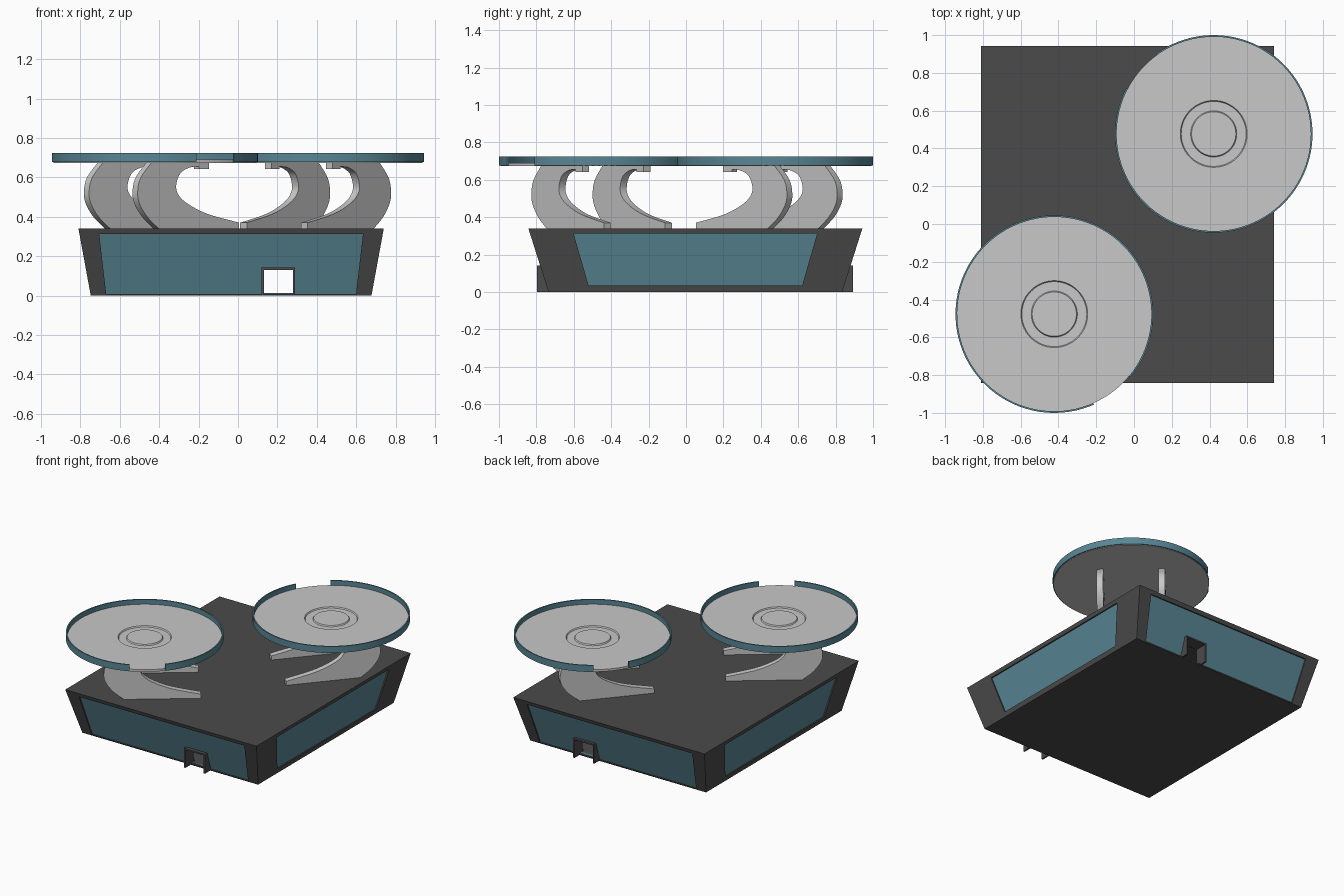
import bpy, bmesh, math
from mathutils import Vector

if "Cube" in bpy.data.objects:
    bpy.data.objects.remove(bpy.data.objects["Cube"])


def material(name, rgb):
    m = bpy.data.materials.new(name)
    m.diffuse_color = (*rgb, 1)
    m.use_nodes = True
    m.node_tree.nodes["Principled BSDF"].inputs["Base Color"].default_value = m.diffuse_color
    return m


DARK = material("dark_grey", (0.07, 0.07, 0.07))
LIGHT = material("light_grey", (0.58, 0.58, 0.58))
GLASS = material("teal_glass", (0.10, 0.24, 0.30))

H = 0.34                                   # building height
C = (-0.035, 0.05)                         # building centre
BOT, TOP = (0.7125, 0.785), (0.775, 0.893)  # half sizes at bottom and top


def make(name, verts, faces, mat):
    me = bpy.data.meshes.new(name)
    bm = bmesh.new()
    vs = [bm.verts.new(v) for v in verts]
    for f in faces:
        bm.faces.new([vs[i] for i in f])
    bmesh.ops.recalc_face_normals(bm, faces=bm.faces)
    bm.to_mesh(me)
    bm.free()
    me.materials.append(mat)
    ob = bpy.data.objects.new(name, me)
    bpy.context.collection.objects.link(ob)
    return ob


def prism(name, lower, upper, mat):
    n = len(lower)
    sides = [(i, (i + 1) % n, n + (i + 1) % n, n + i) for i in range(n)]
    return make(name, list(lower) + list(upper),
                sides + [tuple(range(n)), tuple(range(n, 2 * n))], mat)


def box(name, x0, x1, y0, y1, z0, z1, mat):
    ring = [(x0, y0), (x1, y0), (x1, y1), (x0, y1)]
    return prism(name, [(*p, z0) for p in ring], [(*p, z1) for p in ring], mat)


def half(axis, z):
    return BOT[axis] + (TOP[axis] - BOT[axis]) * z / H


def frustum(name, inset, z0, z1, mat):
    def ring(z):
        a, b = half(0, z) - inset, half(1, z) - inset
        return [(C[0] + s * a, C[1] + t * b, z) for s, t in ((-1, -1), (1, -1), (1, 1), (-1, 1))]
    return prism(name, ring(z0), ring(z1), mat)


def wall_slab(name, axis, sign, z0, z1, margin_low, margin_top, d0, d1, mat):
    """Slab lying in a sloped wall, between depths d0 and d1 behind its face."""
    def ring(z, margin):
        pts = []
        for s, d in ((-1, d0), (1, d0), (1, d1), (-1, d1)):
            p = [0, 0, z]
            p[axis] = C[axis] + sign * (half(axis, z) - d)
            p[1 - axis] = C[1 - axis] + s * (half(1 - axis, z) - margin)
            pts.append(tuple(p))
        return pts
    return prism(name, ring(z0, margin_low), ring(z1, margin_top), mat)


def cut(ob, cutter, keep=False):
    mod = ob.modifiers.new("cut", 'BOOLEAN')
    mod.operation, mod.solver, mod.object = 'DIFFERENCE', 'EXACT', cutter
    bpy.context.view_layer.objects.active = ob
    bpy.ops.object.modifier_apply(modifier=mod.name)
    if not keep:
        bpy.data.objects.remove(cutter)


# Hollow tapered building with recessed glass walls and a doorway right through
building = frustum("building_shell", 0, 0, H, DARK)
cut(building, frustum("room_cutter", 0.05, 0.012, 0.32, DARK))
doorway = box("door_cutter", 0.13, 0.28, -1.2, 1.2, 0.012, 0.132, DARK)
doorway.hide_render = True
for axis, sign, name in ((1, -1, "front"), (1, 1, "back"), (0, 1, "right"), (0, -1, "left")):
    z0, m = (0.008, (0.08, 0.10)) if axis else (0.035, (0.225, 0.233))
    cut(building, wall_slab("recess_cutter", axis, sign, z0, 0.312, *m, -0.05, 0.01, DARK))
    glass = wall_slab(name + "_glass_wall", axis, sign, z0 - 0.001, 0.313,
                      m[0] - 0.001, m[1] - 0.001, 0.009, 0.03, GLASS)
    if axis:
        cut(glass, doorway, keep=True)
cut(building, doorway)

# Door surrounds, front and back
for name, y0, y1 in (("front", -0.797, -0.70), ("back", 0.80, 0.892)):
    box(name + "_door_left_jamb", 0.12, 0.131, y0, y1, 0, 0.142, DARK)
    box(name + "_door_right_jamb", 0.279, 0.29, y0, y1, 0, 0.142, DARK)
    box(name + "_door_lintel", 0.12, 0.29, y0, y1, 0.131, 0.142, DARK)


def spline(points, steps=5):
    """Smooth curve through the points (Catmull-Rom)."""
    p = [Vector(q) for q in points]
    p = [2 * p[0] - p[1]] + p + [2 * p[-1] - p[-2]]
    out = []
    for i in range(1, len(p) - 2):
        a, b, c, d = p[i - 1:i + 3]
        for k in range(steps):
            t = k / steps
            out.append(0.5 * (2 * b + (c - a) * t + (2 * a - 5 * b + 4 * c - d) * t * t
                              + (3 * b - a - 3 * c + d) * t ** 3))
    return out + [p[-2]]


# Side profile of the curved support: outer back, then hooked inner edge
OUTER = [(-0.14, 0.335), (-0.22, 0.40), (-0.27, 0.47), (-0.28, 0.53), (-0.26, 0.60), (-0.19, 0.678)]
INNER = [(0.11, 0.655), (0.05, 0.65), (-0.01, 0.62), (-0.036, 0.555), (-0.015, 0.505),
         (0.05, 0.46), (0.17, 0.413), (0.365, 0.37)]
PROFILE = spline(OUTER) + [Vector((0.174, 0.678)), Vector((0.174, 0.642)),
                           Vector((0.11, 0.642))] + spline(INNER) + [Vector((0.365, 0.335))]
# Half section of the disc, with a shallow ring groove on top
DISC = [(0.515, 0.674), (0.515, 0.69), (0.177, 0.69), (0.172, 0.682), (0.122, 0.682), (0.117, 0.69)]


def smooth(ob):
    bpy.ops.object.select_all(action='DESELECT')
    ob.select_set(True)
    bpy.context.view_layer.objects.active = ob
    bpy.ops.object.shade_smooth_by_angle(angle=math.radians(30))


def landing_pad(name, cx, cy, gap_deg):
    n = 96
    rings = [[(cx + r * math.cos(2 * math.pi * i / n), cy + r * math.sin(2 * math.pi * i / n), z)
              for i in range(n)] for r, z in DISC]
    faces = [(k * n + i, k * n + (i + 1) % n, (k + 1) * n + (i + 1) % n, (k + 1) * n + i)
             for k in range(len(DISC) - 1) for i in range(n)]
    last = (len(DISC) - 1) * n
    faces += [tuple(range(n)), tuple(range(last, last + n))]
    smooth(make(name + "_disc", [v for r in rings for v in r], faces, LIGHT))

    # Glass parapet with an opening
    section = [(0.514, 0.677), (0.523, 0.677), (0.523, 0.725), (0.514, 0.725)]
    verts, faces, m = [], [], 90
    for i in range(m + 1):
        a = math.radians(gap_deg + 13.3 + (360 - 26.6) * i / m)
        verts += [(cx + r * math.cos(a), cy + r * math.sin(a), z) for r, z in section]
    for i in range(m):
        for j in range(4):
            k = (j + 1) % 4
            faces.append((4 * i + j, 4 * i + k, 4 * i + 4 + k, 4 * i + 4 + j))
    faces += [(0, 1, 2, 3), tuple(range(4 * m, 4 * m + 4))]
    smooth(make(name + "_glass_parapet", verts, faces, GLASS))

    # Pair of curved supports, square to the opening
    a = math.radians(gap_deg + 90)
    u, v = Vector((math.cos(a), math.sin(a))), Vector((math.sin(a), -math.cos(a)))
    for side, s in (("near", 1), ("far", -1)):
        loops = []
        for off in (0.183, 0.227):
            flat = [Vector((cx, cy)) + u * p.x + v * (s * off) for p in PROFILE]
            loops.append([(q.x, q.y, p.y) for q, p in zip(flat, PROFILE)])
        smooth(prism(f"{name}_{side}_support", *loops, LIGHT))


landing_pad("front_pad", -0.422, -0.477, -53)
landing_pad("back_pad", 0.422, 0.477, 139)
